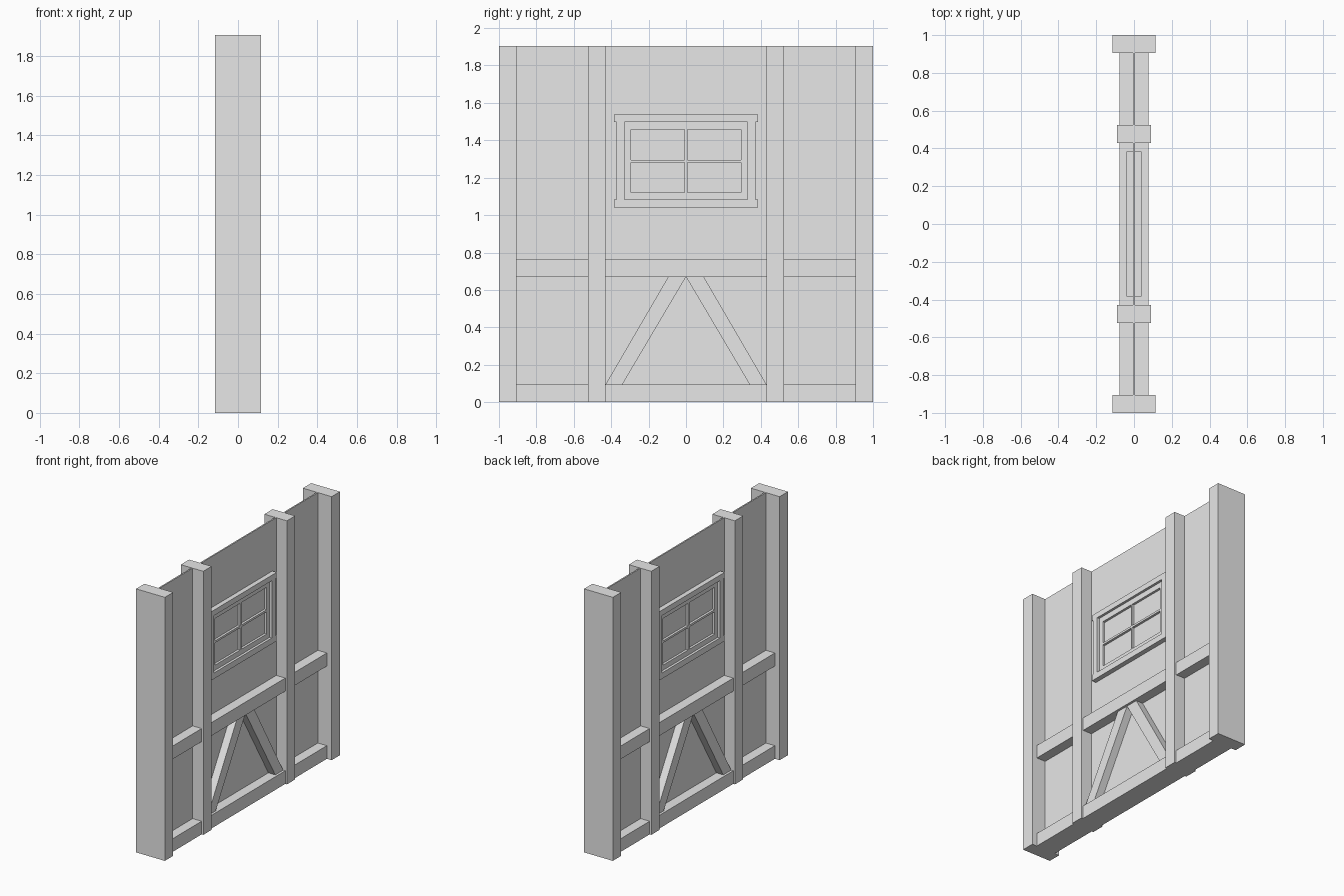
import bpy
import bmesh

cube = bpy.data.objects.get("Cube")
if cube:
    bpy.data.objects.remove(cube, do_unlink=True)

GREY = (0.8, 0.8, 0.8, 1.0)
grey = bpy.data.materials.new("plain grey")
grey.use_nodes = True
grey.diffuse_color = GREY
grey.node_tree.nodes["Principled BSDF"].inputs["Base Color"].default_value = GREY


def prism(name, outline, depth):
    """Extrude a (y, z) outline evenly to both sides of the wall plane."""
    bm = bmesh.new()
    face = bm.faces.new([bm.verts.new((-depth, y, z)) for y, z in outline])
    side = bmesh.ops.extrude_face_region(bm, geom=[face])
    verts = [v for v in side["geom"] if isinstance(v, bmesh.types.BMVert)]
    bmesh.ops.translate(bm, verts=verts, vec=(2 * depth, 0, 0))
    bmesh.ops.recalc_face_normals(bm, faces=bm.faces)
    mesh = bpy.data.meshes.new(name)
    bm.to_mesh(mesh)
    bm.free()
    mesh.materials.append(grey)
    obj = bpy.data.objects.new(name, mesh)
    bpy.context.collection.objects.link(obj)
    return obj


def beam(name, y0, y1, z0, z1, depth):
    return prism(name, [(y0, z0), (y1, z0), (y1, z1), (y0, z1)], depth)


HEIGHT = 1.905
END, INNER, OUTER = 0.905, 0.525, 0.43

# Thin infill panel
beam("wall_panel", -END, END, 0, HEIGHT, 0.005)

# Posts, rails and braces, repeated on each half
for side, s in (("front", -1), ("back", 1)):
    beam(side + "_end_post", s * END, s, 0, HEIGHT, 0.115)
    beam(side + "_inner_post", s * OUTER, s * INNER, 0, HEIGHT, 0.09)
    beam(side + "_bottom_rail", s * INNER, s * END, 0, 0.095, 0.077)
    beam(side + "_middle_rail", s * INNER, s * END, 0.67, 0.765, 0.077)
    brace = [(0.43, 0.095), (0.34, 0.095), (0, 0.67), (0.095, 0.67)]
    prism(side + "_brace", [(s * y, z) for y, z in brace], 0.06)
    beam(side + "_window_jamb", s * 0.33, s * 0.372, 1.083, 1.497, 0.04)
    beam(side + "_sash_stile", s * 0.294, s * 0.33, 1.083, 1.497, 0.022)

# Centre bay rails
beam("centre_bottom_rail", -OUTER, OUTER, 0, 0.095, 0.077)
beam("centre_middle_rail", -OUTER, OUTER, 0.67, 0.765, 0.077)

# Window: sill, head, sash rails and glazing bars
beam("window_sill", -0.385, 0.385, 1.04, 1.083, 0.04)
beam("window_head", -0.385, 0.385, 1.497, 1.537, 0.04)
beam("sash_bottom_rail", -0.294, 0.294, 1.083, 1.12, 0.022)
beam("sash_top_rail", -0.294, 0.294, 1.457, 1.497, 0.022)
beam("glazing_bar_upright", -0.007, 0.007, 1.12, 1.457, 0.022)
for side, s in (("front", -1), ("back", 1)):
    beam(side + "_glazing_bar", s * 0.007, s * 0.294, 1.281, 1.296, 0.022)
